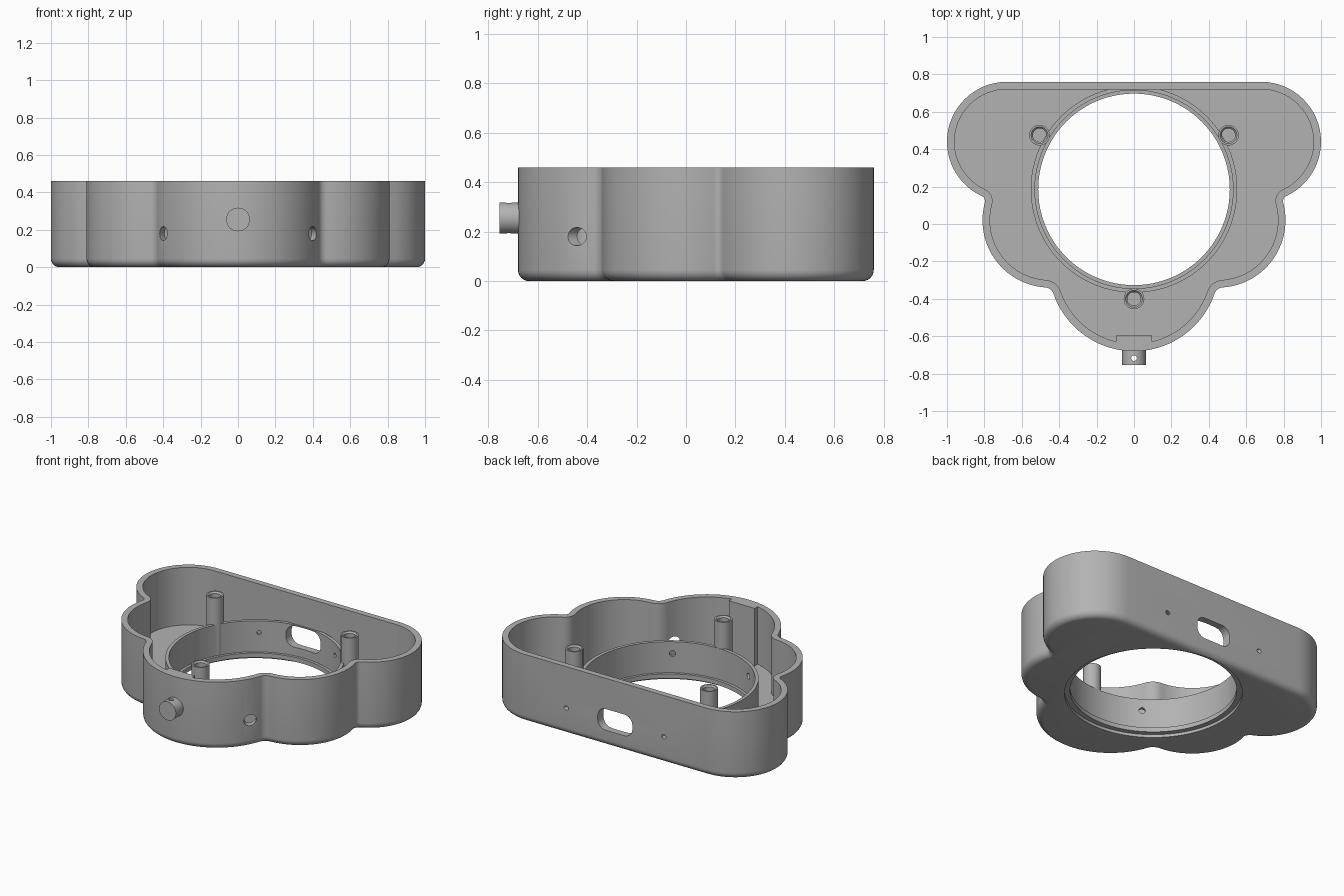
import bpy
import bmesh
from math import atan2, cos, sin, pi, radians
from mathutils import Matrix, Vector

if "Cube" in bpy.data.objects:
    bpy.data.objects.remove(bpy.data.objects["Cube"])

HEIGHT, WALL, FLOOR, EDGE = 0.46, 0.04, 0.07, 0.045
RING_TOP, HOLE_Z = 0.26, 0.18
CENTRE = Vector((0, 0.185))

grey = bpy.data.materials.new("plain_grey")
grey.use_nodes = True
grey.diffuse_color = (0.45, 0.45, 0.45, 1)
grey.node_tree.nodes["Principled BSDF"].inputs["Base Color"].default_value = (0.45, 0.45, 0.45, 1)


def finish(name, bm, matrix=None):
    bmesh.ops.remove_doubles(bm, verts=bm.verts, dist=1e-5)
    bmesh.ops.recalc_face_normals(bm, faces=bm.faces)
    if matrix:
        bm.transform(matrix)
    mesh = bpy.data.meshes.new(name)
    bm.to_mesh(mesh)
    bm.free()
    mesh.materials.append(grey)
    obj = bpy.data.objects.new(name, mesh)
    bpy.context.collection.objects.link(obj)
    return obj


def lathe(name, profile, matrix, steps=64):
    """Revolve a closed (radius, height) profile."""
    bm = bmesh.new()
    rings = []
    for i in range(steps):
        a = 2 * pi * i / steps
        rings.append([bm.verts.new((r * cos(a), r * sin(a), z)) for r, z in profile])
    n = len(profile)
    for i in range(steps):
        p, q = rings[i], rings[(i + 1) % steps]
        for j in range(n):
            k = (j + 1) % n
            if profile[j][0] == 0 and profile[k][0] == 0:
                continue
            quad = [p[j], q[j], q[k], p[k]]
            if profile[j][0] == 0:
                quad.remove(q[j])
            if profile[k][0] == 0:
                quad.remove(q[k])
            bm.faces.new(quad)
    return finish(name, bm, matrix)


def rod(name, radius, start, end, steps=32):
    start, end = Vector(start), Vector(end)
    axis = end - start
    turn = axis.to_track_quat("Z", "Y").to_matrix().to_4x4()
    length = axis.length
    profile = [(0, 0), (radius, 0), (radius, length), (0, length)]
    return lathe(name, profile, Matrix.Translation(start) @ turn, steps)


def loft(name, layers):
    """Stack matching outlines given as (points, z)."""
    bm = bmesh.new()
    loops = [[bm.verts.new((x, y, z)) for x, y in pts] for pts, z in layers]
    for a, b in zip(loops, loops[1:]):
        for i in range(len(a)):
            j = (i + 1) % len(a)
            bm.faces.new((a[i], a[j], b[j], b[i]))
    bm.faces.new(loops[0])
    bm.faces.new(loops[-1])
    return finish(name, bm)


def cut(obj, cutters):
    for c in cutters:
        c.hide_render = True
        mod = obj.modifiers.new("cut", "BOOLEAN")
        mod.operation, mod.solver, mod.object = "DIFFERENCE", "EXACT", c
    bpy.context.view_layer.update()
    result = bpy.data.meshes.new_from_object(obj.evaluated_get(bpy.context.evaluated_depsgraph_get()))
    obj.modifiers.clear()
    obj.data = result


def arc(c, r, a, b, steps):
    return [(c.x + r * cos(a + (b - a) * i / steps), c.y + r * sin(a + (b - a) * i / steps))
            for i in range(steps + 1)]


def angle(v):
    return atan2(v.y, v.x)


def fillet_centre(c1, r1, c2, r2):
    d = c2 - c1
    t = (r1 * r1 - r2 * r2 + d.length_squared) / (2 * d.length)
    h = (r1 * r1 - t * t) ** 0.5
    u = d.normalized()
    side = Vector((-u.y, u.x)) * h
    return max((c1 + u * t + side, c1 + u * t - side), key=lambda p: (p - CENTRE).length)


def outline(inset):
    """Lobed plan shape, moved inward by inset."""
    lobes = [(Vector((0.68, 0.44)), 0.32), (Vector((0.45, 0.02)), 0.36), (Vector((0, -0.225)), 0.455)]
    fillets = [0.03, 0.05]
    pts, start = [], pi / 2
    for i, (c, r) in enumerate(lobes):
        if i == 2:
            pts += arc(c, r - inset, start, -pi / 2, 24)
            break
        f, (c2, r2) = fillets[i], lobes[i + 1]
        fc = fillet_centre(c, r + f, c2, r2 + f)
        pts += arc(c, r - inset, start, angle(fc - c), 28)
        a, b = angle(c - fc), angle(c2 - fc)
        b = a + (b - a + pi) % (2 * pi) - pi
        pts += arc(fc, f + inset, a, b, 8)[1:-1]
        start = angle(fc - c2)
    return pts + [(-x, y) for x, y in reversed(pts[:-1])]


# Outer shell with rounded lower edge
layers = []
for i in range(7):
    a = pi / 2 * i / 6
    layers.append((outline(EDGE * (1 - sin(a))), EDGE * (1 - cos(a))))
housing = loft("housing", layers + [(outline(0), HEIGHT)])

# Inner ring wall around the opening
at_centre = Matrix.Translation((CENTRE.x, CENTRE.y, 0))
ring = lathe("inner_ring", [(0.53, 0.04), (0.552, 0.04), (0.552, RING_TOP), (0.53, RING_TOP)], at_centre, 128)

# Cutters: cavity, stepped opening, back slot and radial screw holes
cavity = loft("cavity_cutter", [(outline(WALL), FLOOR), (outline(WALL), 0.6)])
opening = lathe("opening_cutter", [(0, -0.1), (0.546, -0.1), (0.546, 0.02), (0.512, 0.02),
                                   (0.512, 0.05), (0.53, 0.05), (0.53, 0.2), (0, 0.2)], at_centre, 128)
slot_pts = []
for k, (sx, sz) in enumerate([(1, 1), (-1, 1), (-1, -1), (1, -1)]):
    corner = Vector((0.07 * sx, 0.012 * sz))
    slot_pts += arc(corner, 0.06, k * pi / 2, (k + 1) * pi / 2, 8)
slot = loft("slot_cutter", [(slot_pts, 0), (slot_pts, 0.4)])
slot.data.transform(Matrix.Translation((0, 0.95, HOLE_Z)) @ Matrix.Rotation(pi / 2, 4, "X"))
drills = []
for deg, inner, outer in ((57.5, 0.014, 0.014), (-57.5, 0.02, 0.037)):
    for d in (deg, 180 - deg):
        way = Vector((cos(radians(d)), sin(radians(d)), 0))
        base = Vector((CENTRE.x, CENTRE.y, HOLE_Z))
        drills.append(rod("ring_drill", inner, base + way * 0.45, base + way * 0.6))
        drills.append(rod("wall_drill", outer, base + way * 0.62, base + way * 1.0))
cut(housing, [cavity, opening, slot] + drills)
cut(ring, [slot] + drills)

# Screw posts with countersunk blind holes
posts = []
for name, x, y in (("left_post", 0.505, 0.475), ("right_post", -0.505, 0.475), ("front_post", 0, -0.4)):
    profile = [(0, 0.04), (0.055, 0.04), (0.055, 0.44), (0.045, 0.44), (0.036, 0.43), (0.036, 0.2), (0, 0.2)]
    posts.append(lathe(name, profile, Matrix.Translation((x, y, 0)), 40))

# Flat pad inside the front wall
pad_pts = [(-0.097, -0.655), (0.097, -0.655), (0.097, -0.597), (-0.097, -0.597)]
pad = loft("front_pad", [(pad_pts, 0.05), (pad_pts, HEIGHT)])

# Front knob with a vertical pin hole
knob = rod("front_knob", 0.063, (0, -0.62, 0.255), (0, -0.755, 0.255), 48)
pin = rod("pin_cutter", 0.015, (0, -0.717, 0.1), (0, -0.717, 0.4))
cut(knob, [pin])

for c in [cavity, opening, slot, pin] + drills:
    bpy.data.objects.remove(c)

# Smooth curves, crisp edges
bpy.ops.object.select_all(action="DESELECT")
parts = [housing, ring, pad, knob] + posts
for p in parts:
    p.select_set(True)
bpy.context.view_layer.objects.active = housing
bpy.ops.object.shade_smooth_by_angle(angle=radians(30))
